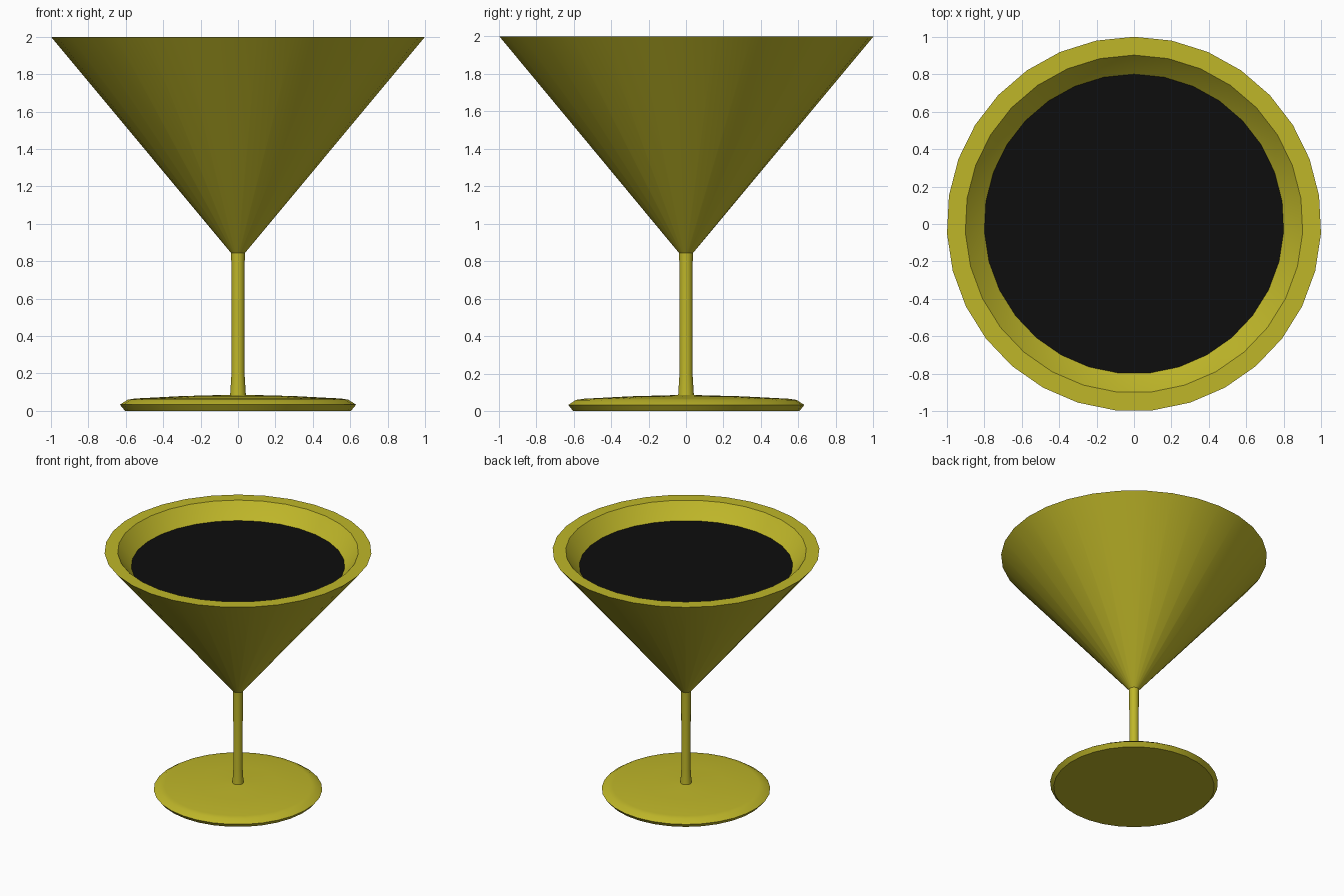
import bpy, bmesh, math

if "Cube" in bpy.data.objects:
    bpy.data.objects.remove(bpy.data.objects["Cube"])

SIDES = 31


def material(name, rgb):
    m = bpy.data.materials.new(name)
    m.diffuse_color = (*rgb, 1.0)
    m.use_nodes = True
    m.node_tree.nodes["Principled BSDF"].inputs["Base Color"].default_value = m.diffuse_color
    return m


def lathe(name, profile, mat):
    """Revolve (radius, z) points around z; radius 0 becomes a single pole."""
    bm = bmesh.new()
    rings = []
    for r, z in profile:
        if r == 0:
            rings.append([bm.verts.new((0, 0, z))] * SIDES)
        else:
            rings.append([bm.verts.new((r * math.sin(2 * math.pi * i / SIDES),
                                        r * math.cos(2 * math.pi * i / SIDES), z))
                          for i in range(SIDES)])
    for a, b in zip(rings, rings[1:]):
        for i in range(SIDES):
            j = (i + 1) % SIDES
            # profiles run upward on the outside, so this order faces outward
            quad = list(dict.fromkeys((a[j], a[i], b[i], b[j])))
            bm.faces.new(quad)
    me = bpy.data.meshes.new(name)
    bm.to_mesh(me)
    bm.free()
    me.materials.append(mat)
    ob = bpy.data.objects.new(name, me)
    bpy.context.collection.objects.link(ob)
    bpy.ops.object.select_all(action='DESELECT')
    ob.select_set(True)
    bpy.context.view_layer.objects.active = ob
    bpy.ops.object.shade_smooth_by_angle(angle=math.radians(30))
    return ob


gold = material("olive_glass", (0.52, 0.47, 0.022))
black = material("dark_liquid", (0.004, 0.004, 0.004))

# Foot: shallow domed disc with bevelled rim
lathe("foot", [(0, 0), (0.605, 0), (0.632, 0.033), (0.59, 0.06),
               (0.55, 0.066), (0.3, 0.079), (0.04, 0.086)], gold)

# Stem: thin rod flaring slightly at the foot
lathe("stem", [(0.042, 0.086), (0.035, 0.2), (0.036, 0.8), (0.038, 0.845)], gold)

# Bowl: thick-walled cone with flat lip
lathe("bowl", [(0.038, 0.845), (1.001, 2.0), (0.903, 2.0), (0, 0.917)], gold)

# Drink surface
lathe("liquid", [(0.802, 1.878), (0, 1.878)], black)
